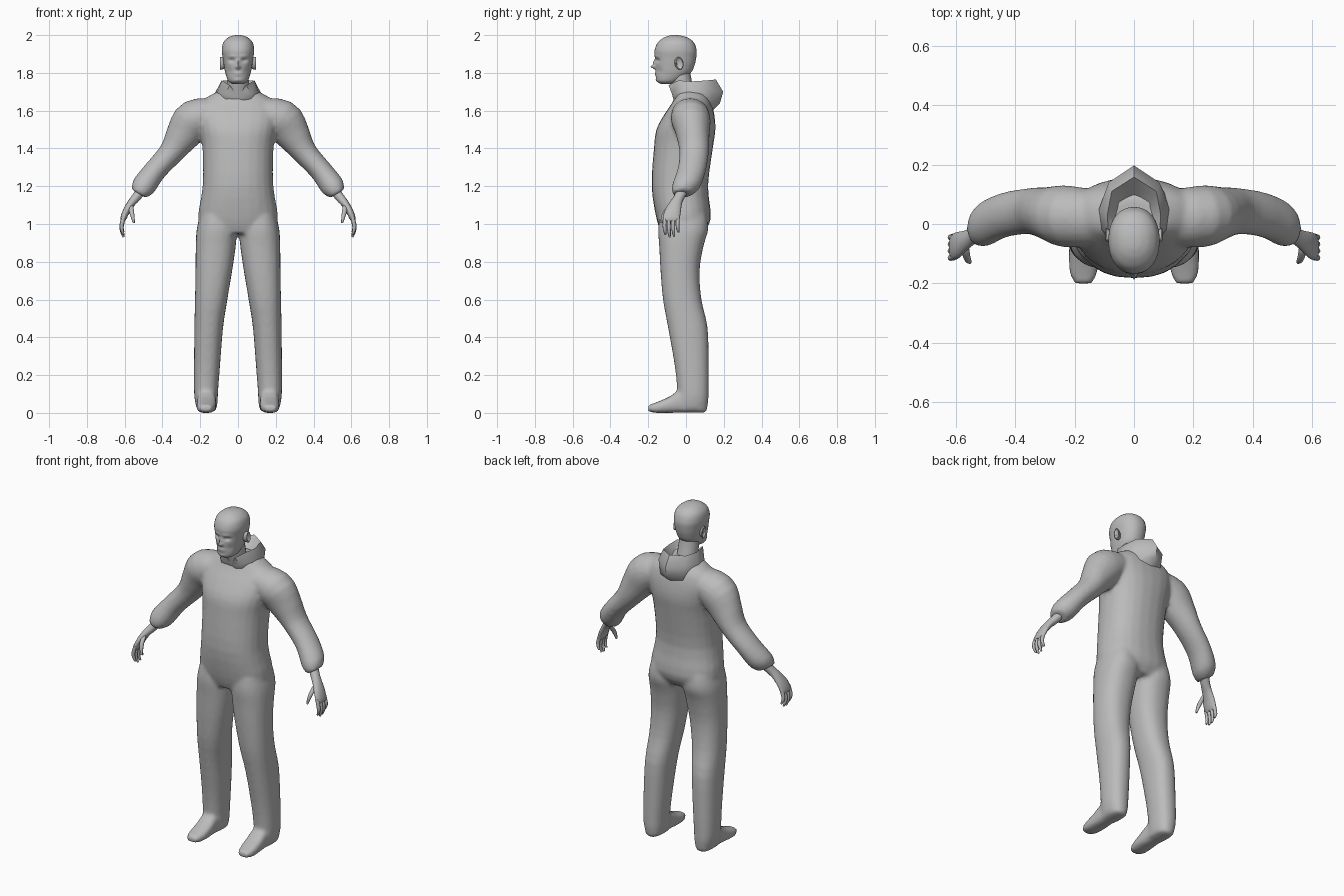
import bpy, bmesh, math
from mathutils import Vector as V

grey = bpy.data.materials.new("plain grey")
grey.diffuse_color = (0.5, 0.5, 0.5, 1)


def smooth_rows(rows, n):
    """Catmull-Rom interpolation between rows of numbers."""
    out = []
    for i in range(len(rows) - 1):
        p0, p1 = rows[max(i - 1, 0)], rows[i]
        p2, p3 = rows[i + 1], rows[min(i + 2, len(rows) - 1)]
        for k in range(n):
            t = k / n
            out.append([0.5 * (2 * b + (c - a) * t + (2 * a - 5 * b + 4 * c - d) * t * t
                               + (3 * b - a - 3 * c + d) * t ** 3)
                        for a, b, c, d in zip(p0, p1, p2, p3)])
    return out + [list(rows[-1])]


def ring(c, u, v, sides, power=2.0):
    """Superellipse around c with half axes u and v."""
    pts = []
    for i in range(sides):
        a = 2 * math.pi * i / sides
        ca, sa = math.cos(a), math.sin(a)
        pts.append(V(c) + V(u) * math.copysign(abs(ca) ** (2 / power), ca)
                   + V(v) * math.copysign(abs(sa) ** (2 / power), sa))
    return pts


def loft(bm, rings):
    loops = [[bm.verts.new(p) for p in r] for r in rings]
    n = len(loops[0])
    for a, b in zip(loops, loops[1:]):
        for i in range(n):
            bm.faces.new((a[i], a[(i + 1) % n], b[(i + 1) % n], b[i]))
    bm.faces.new(loops[0][::-1])
    bm.faces.new(loops[-1])


def upright(rows, sides=24, power=2.3, n=3):
    """Rings from rows of z, x centre, half width, front y, back y."""
    return [ring((x, (f + b) / 2, z), (w, 0, 0), (0, (b - f) / 2, 0), sides, power)
            for z, x, w, f, b in smooth_rows(rows, n)]


def tube(rows, sides=16, n=3, power=2.0):
    """Rings from rows of x, y, z, radius across the xz plane, radius along y."""
    rows = smooth_rows(rows, n)
    out = []
    for i, (x, y, z, r, d) in enumerate(rows):
        a, b = rows[max(i - 1, 0)], rows[min(i + 1, len(rows) - 1)]
        t = V((b[0] - a[0], 0, b[2] - a[2])).normalized()
        out.append(ring((x, y, z), (-t.z * r, 0, t.x * r), (0, d, 0), sides, power))
    return out


def flip(rings, s):
    return [[V((p.x * s, p.y, p.z)) for p in r] for r in rings]


def finish(name, bm, angle=60):
    bmesh.ops.recalc_face_normals(bm, faces=bm.faces)
    me = bpy.data.meshes.new(name)
    bm.to_mesh(me)
    bm.free()
    ob = bpy.data.objects.new(name, me)
    bpy.context.collection.objects.link(ob)
    me.materials.append(grey)
    bpy.ops.object.select_all(action='DESELECT')
    ob.select_set(True)
    bpy.context.view_layer.objects.active = ob
    bpy.ops.object.shade_smooth_by_angle(angle=math.radians(angle))
    return ob


# Clothed body: torso, sleeves, trouser legs and shoes fused together
bm = bmesh.new()
loft(bm, upright([
    (0.95, 0, 0.17, -0.13, 0.09), (1.03, 0, 0.212, -0.157, 0.132),
    (1.20, 0, 0.187, -0.182, 0.117), (1.40, 0, 0.188, -0.17, 0.142),
    (1.50, 0, 0.205, -0.157, 0.156), (1.58, 0, 0.22, -0.115, 0.15),
    (1.64, 0, 0.20, -0.075, 0.135), (1.68, 0, 0.15, -0.055, 0.115),
    (1.71, 0, 0.09, -0.05, 0.09)]))
sleeve = tube([
    (0.10, 0.02, 1.60, 0.07, 0.09), (0.225, 0.025, 1.555, 0.108, 0.105),
    (0.285, 0.035, 1.48, 0.096, 0.09), (0.352, 0.043, 1.38, 0.067, 0.078),
    (0.437, 0.03, 1.285, 0.06, 0.076), (0.50, 0.0, 1.20, 0.064, 0.075),
    (0.525, -0.02, 1.16, 0.042, 0.052)], 20)
leg = upright([
    (0.012, 0.165, 0.05, -0.05, 0.11), (0.06, 0.168, 0.06, -0.05, 0.118),
    (0.12, 0.169, 0.064, -0.047, 0.12), (0.25, 0.164, 0.069, -0.06, 0.12),
    (0.45, 0.155, 0.076, -0.095, 0.115), (0.60, 0.142, 0.086, -0.122, 0.082),
    (0.75, 0.128, 0.097, -0.135, 0.072), (0.88, 0.118, 0.106, -0.142, 0.092),
    (0.97, 0.113, 0.106, -0.148, 0.118), (1.05, 0.11, 0.09, -0.14, 0.11)])
shoe = [ring((x, y, (a + b) / 2), (w, 0, 0), (0, 0, (b - a) / 2), 20, 2.8)
        for y, x, w, a, b in smooth_rows([
            (0.105, 0.167, 0.035, 0.0, 0.07), (0.05, 0.167, 0.05, 0.0, 0.10),
            (-0.03, 0.167, 0.05, 0.0, 0.12), (-0.09, 0.167, 0.052, 0.0, 0.085),
            (-0.16, 0.17, 0.048, 0.0, 0.055), (-0.20, 0.17, 0.03, 0.008, 0.042)], 3)]
for s in (1, -1):
    for part in (sleeve, leg, shoe):
        loft(bm, flip(part, s))
body = finish("clothed_body", bm)
m = body.modifiers.new("fuse", 'REMESH')
m.mode, m.voxel_size, m.use_smooth_shade = 'VOXEL', 0.011, True
m = body.modifiers.new("soften", 'SMOOTH')
m.factor, m.iterations = 0.5, 5

# Collar running into the hood hanging behind: half rings, front to back
hood = [
    [(0, 0, 1.60), (.06, 0, 1.60), (.09, .02, 1.60), (.09, .06, 1.60), (.05, .11, 1.58), (0, .12, 1.58)],
    [(0, -.055, 1.62), (.07, -.05, 1.65), (.115, 0, 1.655), (.115, .08, 1.65), (.075, .135, 1.62), (0, .18, 1.64)],
    [(0, -.062, 1.66), (.065, -.075, 1.69), (.108, -.02, 1.70), (.118, .05, 1.70), (.085, .14, 1.71), (0, .197, 1.70)],
    [(0, -.06, 1.68), (.045, -.092, 1.735), (.085, -.04, 1.76), (.09, .03, 1.755), (.075, .11, 1.76), (0, .158, 1.765)],
    [(0, -.035, 1.68), (.035, -.05, 1.71), (.06, -.03, 1.73), (.065, .02, 1.72), (.05, .07, 1.705), (0, .10, 1.70)],
]
bm = bmesh.new()
loft(bm, [[V(p) for p in h] + [V((-x, y, z)) for x, y, z in h[-2:0:-1]] for h in hood])
finish("hood_and_collar", bm, 50)

# Neck
bm = bmesh.new()
loft(bm, upright([(1.62, 0, 0.06, -0.05, 0.06), (1.70, 0, 0.058, -0.07, 0.045),
                  (1.76, 0, 0.057, -0.085, 0.03), (1.82, 0, 0.055, -0.09, 0.02)], 16, 2))
finish("neck", bm)

# Head, with brow, eye sockets, nose, lips and chin pressed into the front
bm = bmesh.new()
loft(bm, upright([
    (1.742, 0, 0.03, -0.135, -0.07), (1.758, 0, 0.052, -0.155, -0.03),
    (1.80, 0, 0.067, -0.16, 0.025), (1.84, 0, 0.075, -0.162, 0.045),
    (1.88, 0, 0.081, -0.164, 0.054), (1.92, 0, 0.086, -0.166, 0.056),
    (1.96, 0, 0.078, -0.15, 0.042), (1.985, 0, 0.055, -0.12, 0.012),
    (1.997, 0, 0.028, -0.09, -0.025), (2.0, 0, 0.008, -0.068, -0.05)], 64, 2.2, 7))
bumps = [  # x, z, x spread, z spread, push forward
    (0.033, 1.866, 0.016, 0.010, -0.013), (0.03, 1.888, 0.022, 0.007, 0.004),
    (0.0, 1.832, 0.011, 0.010, 0.025), (0.0, 1.853, 0.008, 0.014, 0.013),
    (0.0, 1.797, 0.022, 0.005, 0.006), (0.0, 1.785, 0.020, 0.004, 0.004),
    (0.0, 1.762, 0.020, 0.008, 0.004), (0.045, 1.81, 0.015, 0.018, -0.005)]
for v in bm.verts:
    if v.co.y < -0.07:
        x, z = abs(v.co.x), v.co.z
        v.co.y -= sum(d * math.exp(-((x - bx) / sx) ** 2 - ((z - bz) / sz) ** 2)
                      for bx, bz, sx, sz, d in bumps)
finish("head", bm)

for s, side in ((1, "left"), (-1, "right")):
    # Ear: flattened, tilted shell with a sunken middle
    bm = bmesh.new()
    rows = [(0.070, 0.016, 0.026), (0.082, 0.019, 0.031), (0.093, 0.021, 0.034),
            (0.096, 0.017, 0.029), (0.088, 0.010, 0.018)]
    loft(bm, flip([ring((x, -0.045 + (x - 0.07) * 0.4, 1.85), (0, a, 0.3 * a),
                        (0, -0.25 * b, b), 14) for x, a, b in rows], s))
    finish(side + "_ear", bm)

    # Hand: palm, four bent fingers and a thumb
    bm = bmesh.new()
    parts = [tube([(0.51, -0.015, 1.18, 0.026, 0.032), (0.54, -0.038, 1.14, 0.024, 0.030),
                   (0.565, -0.055, 1.11, 0.021, 0.034), (0.59, -0.07, 1.07, 0.019, 0.044),
                   (0.607, -0.077, 1.03, 0.016, 0.045), (0.611, -0.077, 1.015, 0.010, 0.040)], 14)]
    for i, length in enumerate((0.078, 0.092, 0.088, 0.066)):
        y = -0.112 + 0.023 * i
        parts.append(tube([
            (0.604, y, 1.04, 0.011, 0.010), (0.616, y - 0.002, 1.025 - length * 0.4, 0.011, 0.010),
            (0.614, y, 1.025 - length * 0.75, 0.009, 0.009),
            (0.605, y + 0.003, 1.022 - length, 0.005, 0.005)], 8, 2))
    parts.append(tube([
        (0.568, -0.075, 1.10, 0.013, 0.014), (0.564, -0.105, 1.07, 0.013, 0.014),
        (0.557, -0.122, 1.035, 0.010, 0.011), (0.551, -0.128, 1.005, 0.005, 0.006)], 8, 2))
    for p in parts:
        loft(bm, flip(p, s))
    finish(side + "_hand", bm)
